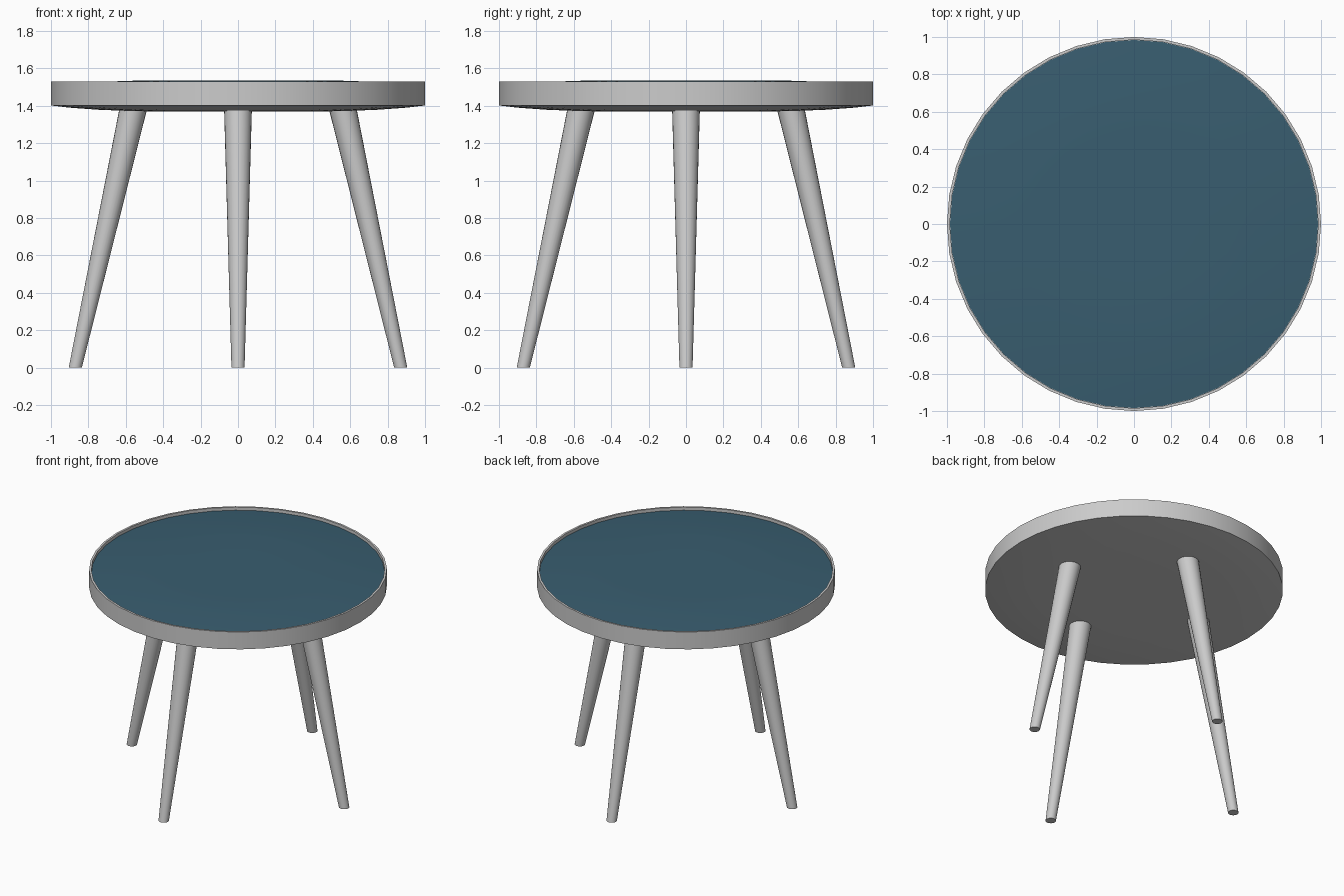
import bpy, bmesh
from math import sin, cos, pi, radians

if "Cube" in bpy.data.objects:
    bpy.data.objects.remove(bpy.data.objects["Cube"])


def finish(name, bm, angle=30):
    bmesh.ops.recalc_face_normals(bm, faces=bm.faces)
    me = bpy.data.meshes.new(name)
    bm.to_mesh(me)
    bm.free()
    ob = bpy.data.objects.new(name, me)
    bpy.context.collection.objects.link(ob)
    bpy.ops.object.select_all(action='DESELECT')
    ob.select_set(True)
    bpy.context.view_layer.objects.active = ob
    bpy.ops.object.shade_smooth_by_angle(angle=radians(angle))
    return ob


def loft(name, rings, sides):
    """Bridge circles given as (centre_x, centre_y, radius, z) and cap the ends."""
    bm = bmesh.new()
    loops = [[bm.verts.new((x + r * cos(2 * pi * i / sides),
                            y + r * sin(2 * pi * i / sides), z))
              for i in range(sides)] for x, y, r, z in rings]
    for a, b in zip(loops, loops[1:]):
        for i in range(sides):
            j = (i + 1) % sides
            bm.faces.new((a[i], a[j], b[j], b[i]))
    bm.faces.new(loops[0])
    bm.faces.new(loops[-1])
    return finish(name, bm)


def turned(name, profile, sides=40):
    return loft(name, [(0, 0, r, z) for r, z in profile], sides)


# Tray: domed underside, upright rim and recessed floor
turned("table_tray", [(0.3, 1.37), (0.55, 1.371), (0.75, 1.379), (0.9, 1.39),
                      (1.0, 1.402), (1.0, 1.53), (0.985, 1.53), (0.985, 1.505)])

# Blue, slightly domed top panel
panel = turned("top_panel", [(0.984, 1.506), (0.984, 1.508), (0.85, 1.519), (0.65, 1.531),
                             (0.53, 1.535), (0.3, 1.536)])
blue = bpy.data.materials.new("blue_panel")
blue.diffuse_color = (0.04, 0.11, 0.16, 1)
blue.use_nodes = True
blue.node_tree.nodes["Principled BSDF"].inputs["Base Color"].default_value = blue.diffuse_color
panel.data.materials.append(blue)

# Four splayed, tapered legs with level feet
for name, dx, dy in (("right_leg", 1, 0), ("left_leg", -1, 0),
                     ("back_leg", 0, 1), ("front_leg", 0, -1)):
    loft(name, [(0.87 * dx, 0.87 * dy, 0.035, 0),
                (0.562 * dx, 0.562 * dy, 0.074, 1.375)], 24)
